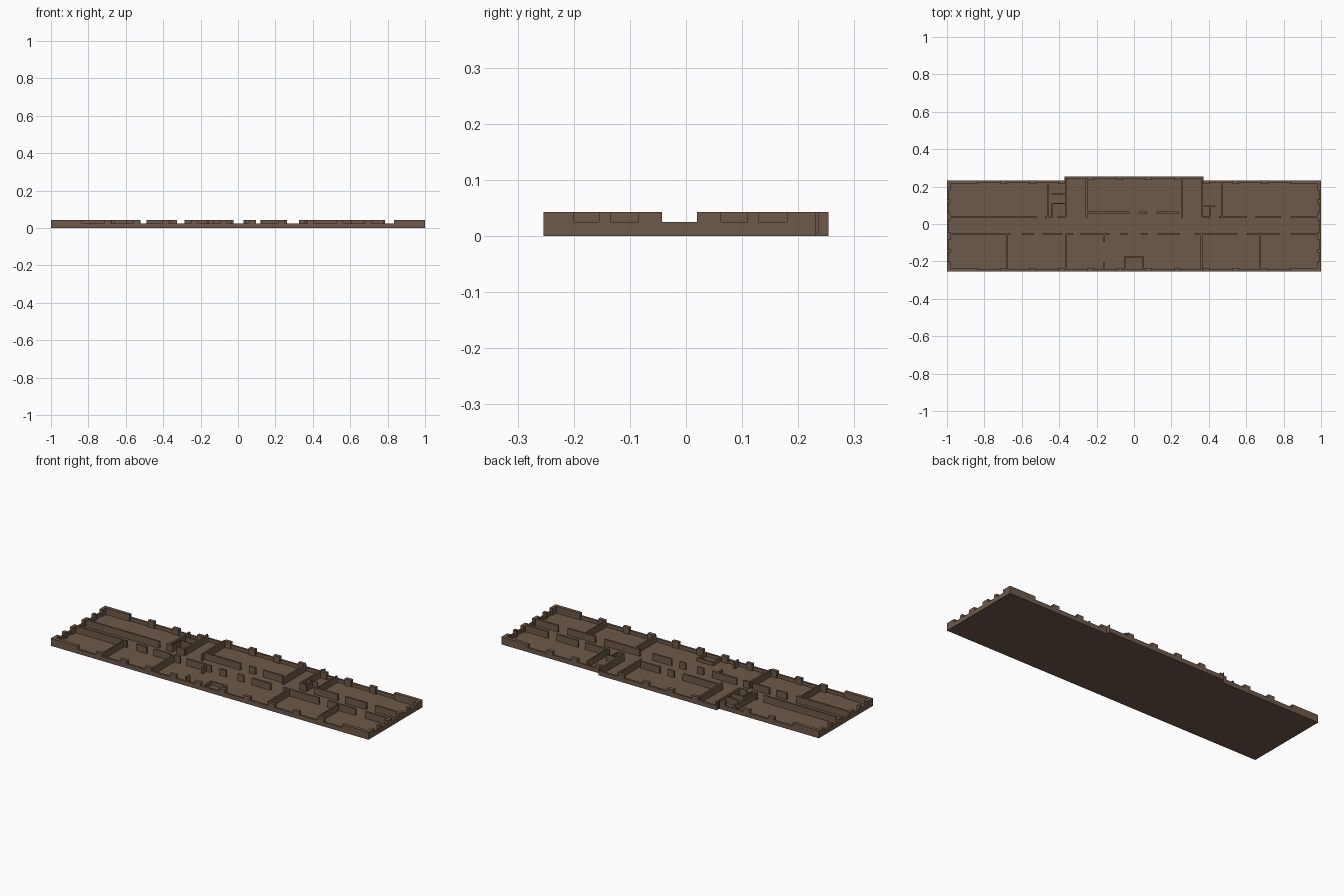
import bpy, bmesh
from mathutils import Matrix, Vector

if "Cube" in bpy.data.objects:
    bpy.data.objects.remove(bpy.data.objects["Cube"])

FLOOR, SILL, TOP = 0.005, 0.025, 0.043   # floor top, window sill, wall top
PIER_T, SILL_T, WALL_T = 0.019, 0.011, 0.011
FRONT, BACK, BACK_MID, MID_X = -0.254, 0.232, 0.254, 0.372

brown = bpy.data.materials.new("brown")
brown.diffuse_color = (0.155, 0.102, 0.068, 1)
brown.use_nodes = True
brown.node_tree.nodes["Principled BSDF"].inputs["Base Color"].default_value = brown.diffuse_color


def build(name, boxes):
    """One object from a list of boxes (x0, x1, y0, y1, z0, z1)."""
    bm = bmesh.new()
    for x0, x1, y0, y1, z0, z1 in boxes:
        c = Vector(((x0 + x1) / 2, (y0 + y1) / 2, (z0 + z1) / 2))
        bmesh.ops.create_cube(bm, size=1, matrix=Matrix.Translation(c) @
                              Matrix.Diagonal((x1 - x0, y1 - y0, z1 - z0, 1)))
    me = bpy.data.meshes.new(name)
    bm.to_mesh(me)
    bm.free()
    me.materials.append(brown)
    ob = bpy.data.objects.new(name, me)
    bpy.context.collection.objects.link(ob)


def outer_wall(name, a, b, face, inward, windows, along_x=True):
    """Wall from a to b: full piers with low sills at the windows."""
    runs, pos = [], a
    for w0, w1 in sorted(windows):
        runs += [(pos, w0, PIER_T, TOP), (w0, w1, SILL_T, SILL)]
        pos = w1
    runs.append((pos, b, PIER_T, TOP))
    boxes = []
    for p, q, t, z in runs:
        lo, hi = sorted((face, face + inward * t))
        boxes.append((p, q, lo, hi, FLOOR, z) if along_x else (lo, hi, p, q, FLOOR, z))
    build(name, boxes)


def bays(ks):
    return [(k * 0.155 - 0.058, k * 0.155 + 0.058) for k in ks]


# floor slab with projecting middle bay
build("floor", [(-1, 1, FRONT, BACK, 0, FLOOR),
                (-MID_X, MID_X, BACK, BACK_MID, 0, FLOOR)])

# outer walls
outer_wall("front_wall", -1, 1, FRONT, 1, bays(range(-5, 6)))
outer_wall("back_middle_wall", -MID_X, MID_X, BACK_MID, -1, bays(range(-2, 3)))
outer_wall("back_left_wall", -1, -MID_X, BACK, -1, bays((-5, -4, -3)))
outer_wall("back_right_wall", MID_X, 1, BACK, -1, bays((3, 4, 5)))
end_windows = [(-0.2, -0.155), (-0.135, -0.085), (-0.043, 0.02), (0.062, 0.11), (0.13, 0.18)]
for name, side in (("left_wall", -1), ("right_wall", 1)):
    outer_wall(name, FRONT + PIER_T, BACK - PIER_T, side, -side, end_windows, False)

# corridor walls, broken by doorways
south = [(-0.985, -0.66), (-0.60, -0.535), (-0.49, -0.385), (-0.365, -0.325), (-0.285, -0.13),
         (-0.075, -0.035), (0.037, 0.075), (0.125, 0.245), (0.325, 0.55), (0.605, 0.78),
         (0.84, 0.985)]
north = [(-0.985, -0.52), (-0.475, -0.435), (-0.41, -0.36), (0.365, 0.405),
         (0.455, 0.605), (0.65, 0.785), (0.84, 0.985)]
hall = [(-0.25, -0.025), (0.03, 0.07), (0.12, 0.24)]
for name, y, spans in (("south_corridor_wall", -0.053, south),
                       ("north_corridor_wall", 0.038, north), ("hall_wall", 0.06, hall)):
    build(name, [(a, b, y - WALL_T / 2, y + WALL_T / 2, FLOOR, TOP) for a, b in spans])

# cross walls between rooms: x, y0, y1, thickness
front_in, wing_in, mid_in = FRONT + SILL_T, BACK - SILL_T, BACK_MID - SILL_T
cross = [(-0.68, front_in, -0.058, 0.006), (-0.365, front_in, -0.058, 0.01),
         (0.36, front_in, -0.058, 0.01), (0.675, front_in, -0.058, 0.006),
         (-0.16, front_in, -0.205, 0.01), (-0.16, -0.095, -0.06, 0.01),
         (-0.46, 0.04, wing_in, 0.01), (-0.362, 0.04, mid_in, 0.01),
         (-0.253, 0.035, mid_in, 0.01), (0.257, 0.035, mid_in, 0.01),
         (0.364, 0.04, mid_in, 0.01), (0.47, 0.04, wing_in, 0.006)]
build("room_walls", [(x - t / 2, x + t / 2, a, b, FLOOR, TOP) for x, a, b, t in cross])

# small closets beside the stairs
build("closet_walls", [(-0.44, -0.367, 0.158, 0.164, FLOOR, TOP),
                       (-0.44, -0.367, 0.107, 0.113, FLOOR, TOP),
                       (-0.44, -0.434, 0.04, 0.107, FLOOR, TOP),
                       (0.369, 0.435, 0.093, 0.099, FLOOR, TOP),
                       (0.402, 0.408, 0.04, 0.093, FLOOR, TOP)])

# low entrance vestibule inside the front door
build("vestibule", [(-0.052, -0.042, front_in, -0.17, FLOOR, SILL),
                    (0.042, 0.052, front_in, -0.17, FLOOR, SILL),
                    (-0.042, 0.042, -0.18, -0.17, FLOOR, SILL)])
